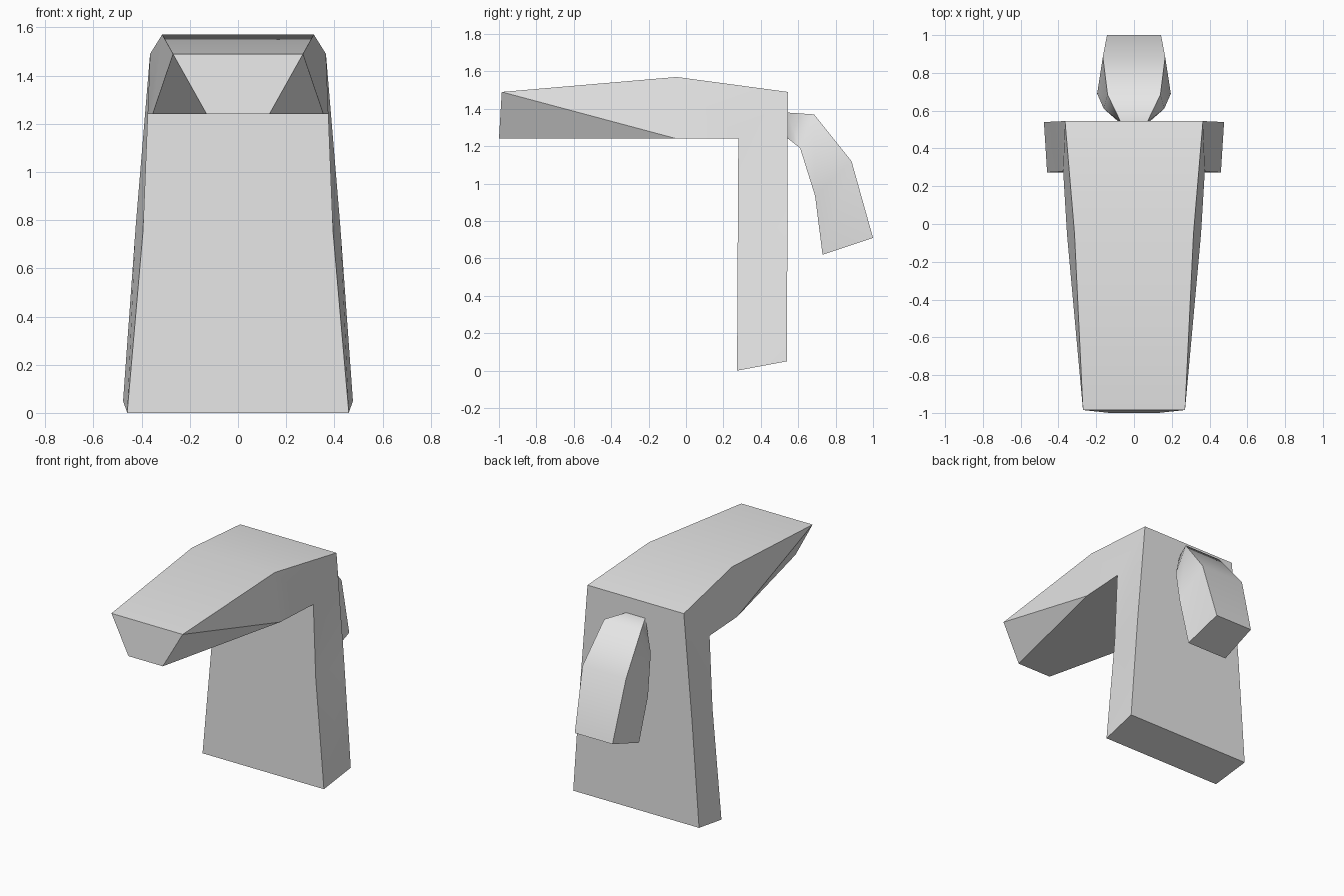
import bpy
import bmesh
import math

default = bpy.data.objects.get("Cube")
if default:
    bpy.data.objects.remove(default, do_unlink=True)

grey = bpy.data.materials.new("light grey")
grey.use_nodes = True
grey.diffuse_color = (0.8, 0.8, 0.8, 1)
grey.node_tree.nodes["Principled BSDF"].inputs["Base Color"].default_value = grey.diffuse_color


def loft(name, outer, inner, smooth_angle):
    """Bent four-sided bar: outer and inner edges as (half width, y, z)."""
    bm = bmesh.new()

    def pair(p):
        return [bm.verts.new((side * p[0], p[1], p[2])) for side in (-1, 1)]

    out = [pair(p) for p in outer]
    inn = [pair(p) for p in inner]
    for i in range(len(out) - 1):
        # outer and inner strips
        for edge in (out, inn):
            a, b = edge[i], edge[i + 1]
            bm.faces.new((a[0], a[1], b[1], b[0]))
        # sides, folded along the raised diagonal
        for s in (0, 1):
            bm.faces.new((out[i][s], out[i + 1][s], inn[i + 1][s]))
            bm.faces.new((out[i][s], inn[i + 1][s], inn[i][s]))
    # end caps
    for i in (0, -1):
        bm.faces.new((out[i][0], out[i][1], inn[i][1], inn[i][0]))
    bmesh.ops.recalc_face_normals(bm, faces=bm.faces)
    mesh = bpy.data.meshes.new(name)
    bm.to_mesh(mesh)
    bm.free()
    mesh.materials.append(grey)
    obj = bpy.data.objects.new(name, mesh)
    bpy.context.collection.objects.link(obj)
    bpy.ops.object.select_all(action="DESELECT")
    obj.select_set(True)
    bpy.context.view_layer.objects.active = obj
    bpy.ops.object.shade_smooth_by_angle(angle=math.radians(smooth_angle))
    return obj


# Tapered head bending down into the upright slab
loft("head_and_neck",
     outer=[(0.27, -0.985, 1.49), (0.315, -0.05, 1.57), (0.365, 0.545, 1.49),
            (0.425, 0.542, 0.77), (0.477, 0.54, 0.05)],
     inner=[(0.13, -1.0, 1.24), (0.355, -0.05, 1.24), (0.375, 0.28, 1.24),
            (0.395, 0.277, 0.745), (0.46, 0.273, 0.0)],
     smooth_angle=30)

# Drooping lobe behind the slab
loft("rear_lobe",
     outer=[(0.07, 0.54, 1.38), (0.14, 0.685, 1.37), (0.165, 0.885, 1.12),
            (0.143, 1.0, 0.71)],
     inner=[(0.08, 0.54, 1.245), (0.16, 0.61, 1.19), (0.195, 0.69, 0.935),
            (0.155, 0.73, 0.62)],
     smooth_angle=50)
